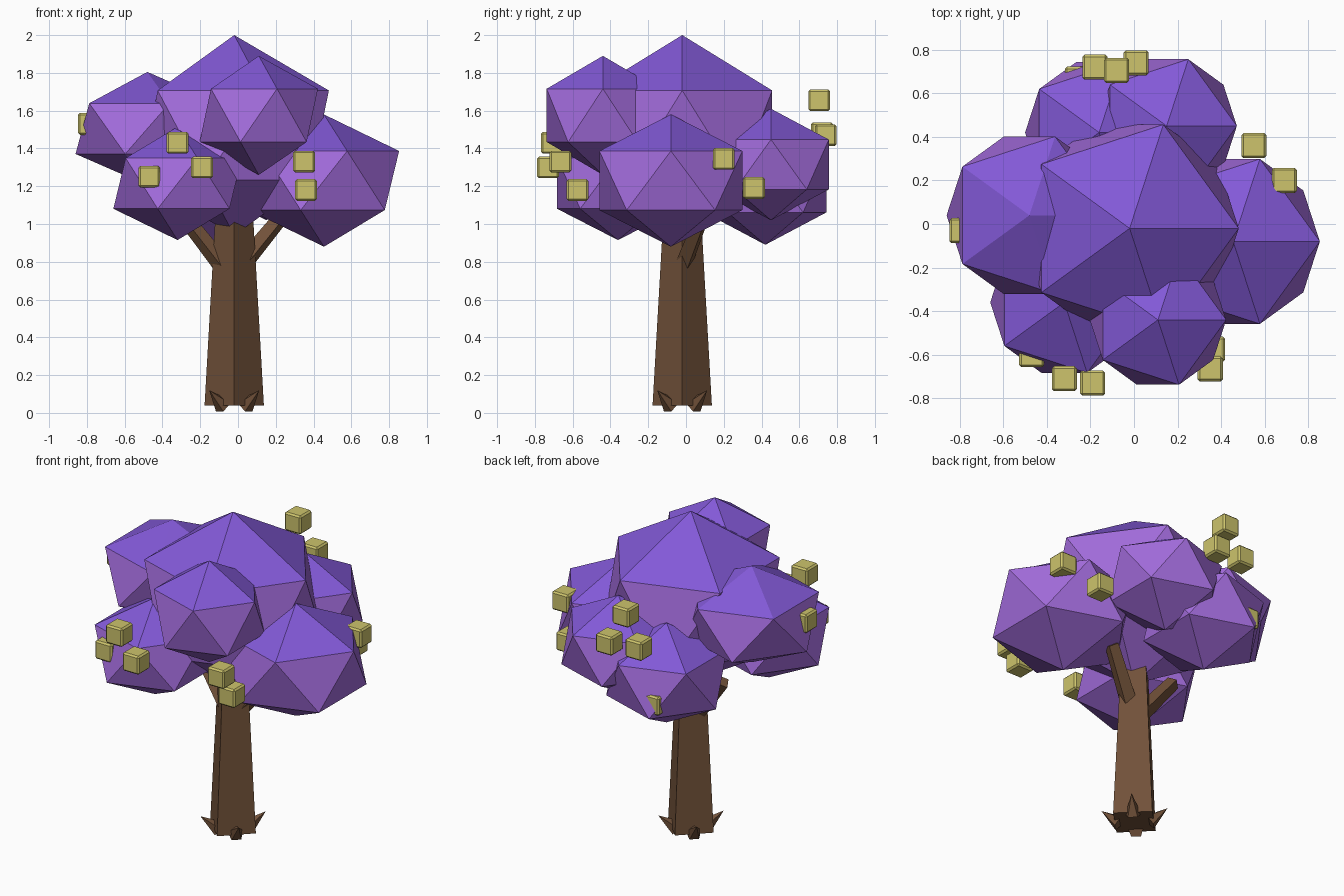
import bpy
from mathutils import Vector

if "Cube" in bpy.data.objects:
    bpy.data.objects.remove(bpy.data.objects["Cube"], do_unlink=True)


def material(name, rgb):
    mat = bpy.data.materials.new(name)
    mat.use_nodes = True
    mat.diffuse_color = (*rgb, 1)
    mat.node_tree.nodes["Principled BSDF"].inputs["Base Color"].default_value = (*rgb, 1)
    return mat


bark = material("bark_brown", (0.165, 0.082, 0.041))
leaf_side = material("leaf_purple", (0.366, 0.15, 0.72))
leaf_top = material("leaf_violet", (0.225, 0.1, 0.68))
fruit = material("blossom_yellow", (0.61, 0.55, 0.15))


def finish(name, *mats):
    obj = bpy.context.object
    obj.name = name
    for mat in mats:
        obj.data.materials.append(mat)
    return obj


def spike(name, start, end, r1, r2, sides):
    """Tapered bar between two points."""
    start, end = Vector(start), Vector(end)
    axis = end - start
    bpy.ops.mesh.primitive_cone_add(
        vertices=sides, radius1=r1, radius2=r2, depth=axis.length,
        location=(start + end) / 2,
        rotation=axis.to_track_quat('Z', 'Y').to_euler())
    return finish(name, bark)


# Trunk, four sides with the corners facing the axes
CX = CY = -0.02
spike("trunk", (CX, CY, 0.04), (CX, CY, 1.04), 0.157, 0.1, 4)

# Branches reaching into the crown
spike("right_branch", (-0.05, CY, 0.74), (-0.27, 0.02, 1.02), 0.052, 0.042, 4)
spike("left_branch", (0.01, CY, 0.77), (0.24, 0.09, 1.05), 0.052, 0.042, 4)

# Root thorns, one on each face of the trunk
for sx in (-1, 1):
    for sy in (-1, 1):
        d = Vector((sx, sy, 0)).normalized()
        base = Vector((CX, CY, 0.037)) + d * 0.085
        tip = Vector((CX, CY, 0.12)) + d * 0.187
        spike("root_thorn", base, tip, 0.047, 0, 5)

# Leaf clumps: centre, horizontal radius, vertical radius
clumps = {
    "crown_clump": ((-0.02, -0.02, 1.47), 0.56, 0.53),
    "left_clump": ((0.455, -0.08, 1.23), 0.445, 0.35),
    "right_clump": ((-0.48, 0.04, 1.505), 0.425, 0.3),
    "front_low_clump": ((-0.32, -0.36, 1.215), 0.38, 0.3),
    "front_high_clump": ((0.11, -0.44, 1.575), 0.35, 0.315),
    "back_low_clump": ((-0.16, 0.42, 1.2), 0.38, 0.31),
    "back_high_clump": ((0.15, 0.45, 1.315), 0.36, 0.295),
}
for name, (centre, rh, rv) in clumps.items():
    bpy.ops.mesh.primitive_ico_sphere_add(subdivisions=1, radius=1, location=centre)
    clump = finish(name, leaf_side, leaf_top)
    # upper cap faces take the violet tone
    for face in clump.data.polygons:
        face.material_index = int(face.normal.z > 0.5)
    clump.scale = (rh, rh, rv)

# Blossom cubes scattered on the crown
blossoms = [
    (-0.32, -0.71, 1.43), (-0.19, -0.73, 1.3), (-0.47, -0.6, 1.25),
    (0.35, -0.665, 1.33), (0.36, -0.575, 1.18), (-0.79, -0.03, 1.53),
    (0.69, 0.2, 1.345), (0.55, 0.36, 1.19), (-0.08, 0.705, 1.655),
    (-0.18, 0.72, 1.48), (0.01, 0.74, 1.47), (-0.26, 0.665, 1.14),
]
for spot in blossoms:
    bpy.ops.mesh.primitive_cube_add(size=0.115, location=spot)
    cube = finish("blossom", fruit)
    bevel = cube.modifiers.new("soft_edges", 'BEVEL')
    bevel.width = 0.01
    bevel.segments = 1
